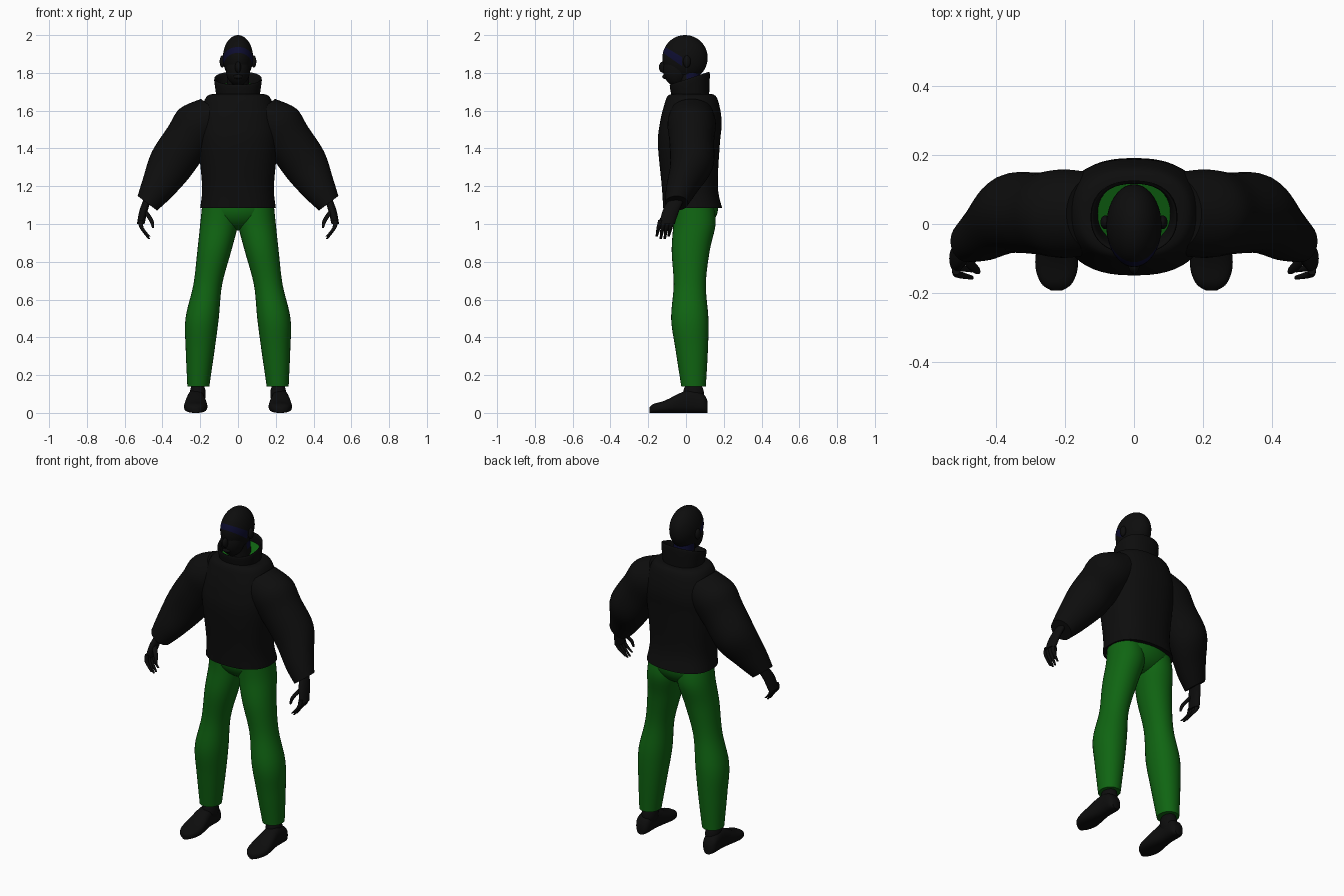
import bpy
import bmesh
import math
from mathutils import Matrix, Vector

default_cube = bpy.data.objects.get("Cube")
if default_cube:
    bpy.data.objects.remove(default_cube)

parts = []


def material(name, colour):
    mat = bpy.data.materials.new(name)
    mat.use_nodes = True
    mat.diffuse_color = (*colour, 1)
    for node in mat.node_tree.nodes:
        if node.type == "BSDF_PRINCIPLED":
            node.inputs["Base Color"].default_value = (*colour, 1)
    return mat


black = material("soft black", (.004, .004, .004))
green = material("trouser green", (.005, .13, .006))
navy = material("dark navy", (.004, .004, .03))

# Directions across the sections of a part
x_axis, y_axis, z_axis = Matrix.Identity(3)
level = (x_axis, y_axis)
upright = (x_axis, z_axis)
slanted = ((x_axis * 4 + z_axis * 3).normalized(), y_axis)


def finish(bm, name, materials, rule=None):
    """Turn a bmesh into an object, choosing its second colour by a rule."""
    bmesh.ops.recalc_face_normals(bm, faces=bm.faces[:])
    if rule:
        for face in bm.faces:
            face.material_index = int(rule(face.calc_center_median()))
    mesh = bpy.data.meshes.new(name)
    bm.to_mesh(mesh)
    bm.free()
    for mat in materials:
        mesh.materials.append(mat)
    part = bpy.data.objects.new(name, mesh)
    bpy.context.collection.objects.link(part)
    parts.append(part)


def blob(name, centre, radii, materials, cuts=(), rule=None):
    """Ellipsoid, optionally split along planes so it can be coloured."""
    bm = bmesh.new()
    matrix = Matrix.Translation(centre) @ Matrix.Diagonal((*radii, 1))
    bmesh.ops.create_uvsphere(bm, u_segments=40, v_segments=24, radius=1,
                              matrix=matrix)
    for point, normal in cuts:
        geometry = bm.verts[:] + bm.edges[:] + bm.faces[:]
        bmesh.ops.bisect_plane(bm, geom=geometry, plane_co=point,
                               plane_no=normal)
    finish(bm, name, materials, rule)


def smooth_rows(rows, steps):
    """Fill in sections between the given ones along a smooth curve."""
    rows = [Vector(row) for row in rows]
    padded = [rows[0], *rows, rows[-1]]
    for before, start, end, after in zip(padded, rows, rows[1:], padded[3:]):
        for step in range(steps):
            t = step / steps
            ease = t * t * (3 - 2 * t)
            leave = (end - before) / 2 * t * (1 - t) ** 2
            arrive = (after - start) / 2 * t * t * (1 - t)
            yield start.lerp(end, ease) + leave - arrive
    yield rows[-1]


def rounded(value, square):
    return math.copysign(abs(value) ** (2 / square), value)


def loft(name, rows, materials, frame=level, sides=32, steps=5, square=2,
         tilt=0, mirror=1, rule=None):
    """Skin sections of (x, y, z, half width, half depth) into a part."""
    across, along = frame
    bm = bmesh.new()
    rings = []
    for x, y, z, width, depth in smooth_rows(rows, steps):
        ring = []
        for side in range(sides):
            angle = math.tau * side / sides
            point = (Vector((x, y, z))
                     + across * width * rounded(math.cos(angle), square)
                     + along * depth * rounded(math.sin(angle), square))
            point.z += tilt * (point.y - y)
            point.x *= mirror
            ring.append(bm.verts.new(point))
        rings.append(ring)
    for lower, upper in zip(rings, rings[1:]):
        for side in range(sides):
            bm.faces.new((lower[side - 1], lower[side],
                          upper[side], upper[side - 1]))
    bm.faces.new(rings[0])
    bm.faces.new(rings[-1])
    finish(bm, name, materials, rule)


def even(rows, stretch=1):
    """Give sections of (x, y, z, half width) a proportional depth."""
    return [(*row, row[-1] * stretch) for row in rows]


def central(rows, stretch):
    """Sections of (y, z, half width) on the middle line of the body."""
    return even([(0, *row) for row in rows], stretch)


# Jacket body
loft("jacket_body", central([
    (.035, 1.085, .2), (.02, 1.2, .19), (.015, 1.42, .21), (.025, 1.53, .21),
    (.03, 1.62, .19), (.03, 1.68, .16), (.03, 1.69, .1)], .78),
    [black], sides=48, square=2.4)

# Stand-up collar, higher at the back, with a green lining at its floor
floor_centre = Vector((0, .03, 1.72))
loft("jacket_collar", central([
    (.03, 1.65, .11), (.02, 1.76, .126), (.02, 1.765, .115),
    (.03, 1.72, .105)], .84), [black, green], sides=40, square=2.3, tilt=.33,
    rule=lambda c: (c - floor_centre).length < .01)

# Neck, navy at the nape
loft("neck", central([(.03, 1.64, .06), (.01, 1.83, .056)], 1.1),
     [black, navy], rule=lambda c: c.z > 1.77 and c.y > 0)

# Skull with a navy band sloping from the brow to the temples
band_top = (Vector((0, -.12, 1.943)), Vector((0, .6, 1)))
band_bottom = (Vector((0, -.12, 1.905)), Vector((0, .7, 1)))
band_end = (Vector((0, -.02, 1.9)), y_axis)


def in_band(centre):
    top, bottom, end = [(centre - point).dot(normal) for point, normal
                        in (band_top, band_bottom, band_end)]
    return top < 0 < bottom and end < 0


blob("skull", (0, -.005, 1.88), (.08, .12, .12), [black, navy],
     cuts=(band_top, band_bottom, band_end), rule=in_band)

# Jaw, nose and mouth
blob("jaw", (0, -.05, 1.82), (.064, .072, .09), [black])
blob("nose", (0, -.12, 1.83), (.016, .024, .03), [black])
blob("mouth", (0, -.11, 1.78), (.025, .016, .012), [black])

# Seat of the trousers
blob("trouser_seat", (0, .045, 1.09), (.19, .125, .125), [green])

for label, mirror in (("left", 1), ("right", -1)):
    # Trouser leg
    loft(label + "_trouser_leg", even([
        (.21, .04, .14, .058), (.2, .03, .34, .077), (.19, .02, .5, .088),
        (.16, .02, .68, .076), (.125, .025, .86, .09), (.1, .045, 1, .1),
        (.095, .04, 1.1, .095)], 1.12), [green], square=2.1, mirror=mirror)

    # Puffed sleeve, drawn in at the cuff
    loft(label + "_sleeve", even([
        (.1, .03, 1.59, .12), (.2, .03, 1.53, .135), (.27, .03, 1.44, .125),
        (.36, .03, 1.31, .12), (.43, -.02, 1.19, .09), (.48, -.05, 1.11, .064)
    ], .95), [black], frame=slanted, mirror=mirror)

    # Palm
    loft(label + "_palm", even([
        (.48, -.05, 1.13, .02), (.5, -.08, 1.07, .022),
        (.515, -.1, 1, .02)], 2), [black], sides=20, mirror=mirror)

    # Curled fingers, the middle ones longer
    for index, finger in enumerate(("fore", "middle", "ring", "little")):
        y = -.135 + .021 * index
        tip = .92 if finger in ("middle", "ring") else .935
        loft(f"{label}_{finger}_finger", even([
            (.515, y, 1.02, .012), (.51, y - .01, .98, .011),
            (.47, y - .02, tip, .006)]), [black], sides=12, mirror=mirror)

    # Thumb
    loft(label + "_thumb", even([
        (.495, -.095, 1.07, .015), (.46, -.13, 1.02, .012),
        (.45, -.14, .98, .005)]), [black], sides=12, mirror=mirror)

    # Ear
    blob(label + "_ear", (mirror * .083, .005, 1.86), (.014, .02, .032),
         [black])

    # Shoe, described by half width and height from heel to toe
    shoe = [(.115, .025, .06), (.09, .043, .1), (.01, .046, .12),
            (-.11, .062, .066), (-.17, .046, .048), (-.193, .015, .03)]
    loft(label + "_shoe", [
        (.224, y, height / 2, width, height / 2)
        for y, width, height in shoe],
        [black], frame=upright, square=2.6, mirror=mirror)
    blob(label + "_shoe_ankle", (mirror * .213, .04, .1), (.042, .055, .07),
         [black])

# Smooth shading with sharp rims
bpy.ops.object.select_all(action="DESELECT")
for part in parts:
    part.select_set(True)
bpy.context.view_layer.objects.active = parts[0]
bpy.ops.object.shade_smooth_by_angle(angle=math.radians(45))
